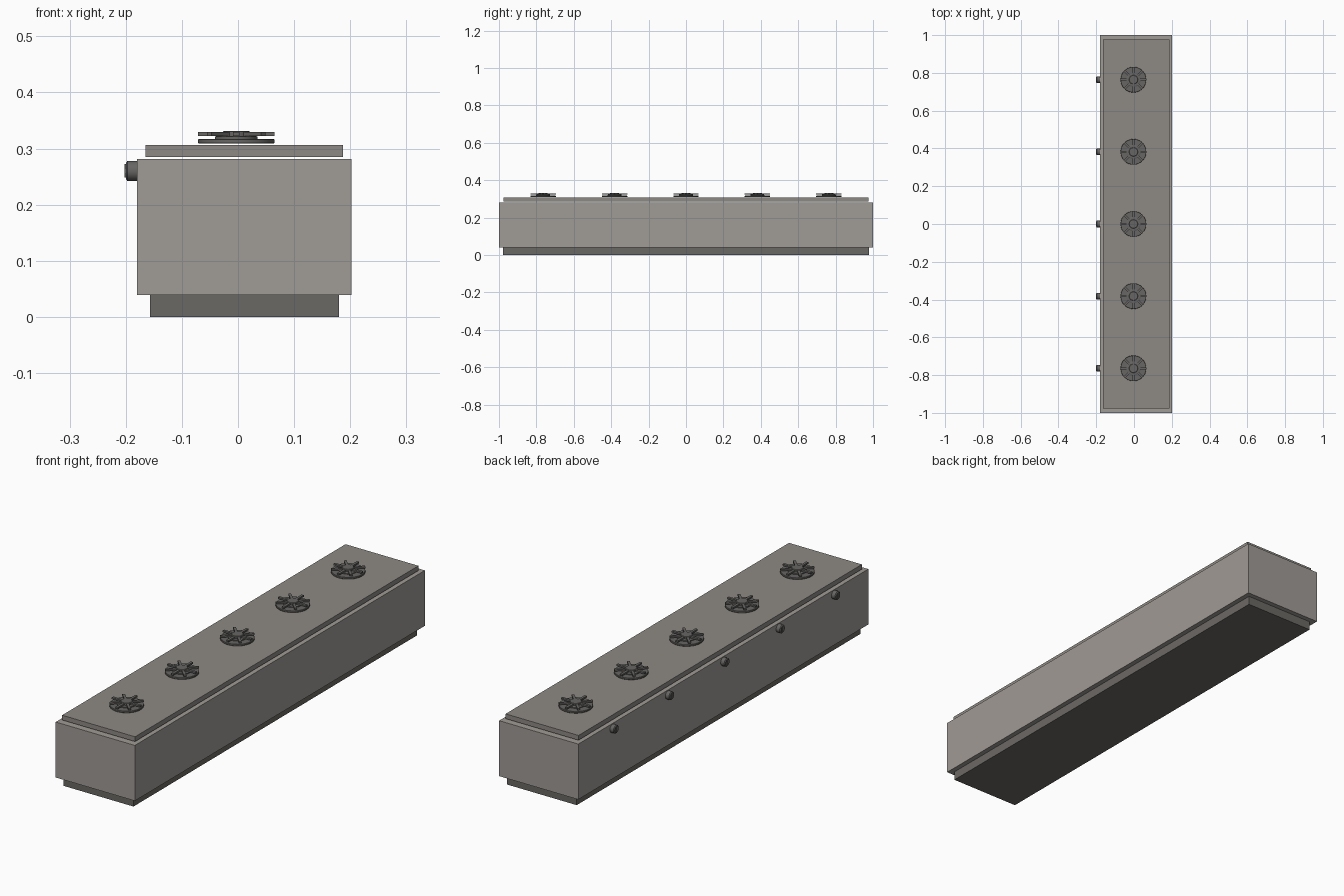
import bpy, bmesh
from math import pi
from mathutils import Matrix, Vector

if "Cube" in bpy.data.objects:
    bpy.data.objects.remove(bpy.data.objects["Cube"])


def material(name, rgb):
    m = bpy.data.materials.new(name)
    m.diffuse_color = (*rgb, 1)
    m.use_nodes = True
    m.node_tree.nodes["Principled BSDF"].inputs["Base Color"].default_value = m.diffuse_color
    return m


CABINET = material("warm_grey", (0.35, 0.325, 0.302))
WORKTOP = material("mid_grey", (0.27, 0.253, 0.234))
PLINTH = material("dark_grey", (0.148, 0.14, 0.127))
METAL = material("dark_metal", (0.135, 0.132, 0.127))


def finish(name, bm, mat, smooth=False):
    bmesh.ops.recalc_face_normals(bm, faces=bm.faces)
    mesh = bpy.data.meshes.new(name)
    bm.to_mesh(mesh)
    bm.free()
    mesh.materials.append(mat)
    ob = bpy.data.objects.new(name, mesh)
    bpy.context.collection.objects.link(ob)
    if smooth:
        bpy.ops.object.select_all(action='DESELECT')
        ob.select_set(True)
        bpy.context.view_layer.objects.active = ob
        bpy.ops.object.shade_smooth_by_angle(angle=0.6)
    return ob


def add_box(bm, lo, hi, turn=Matrix()):
    lo, hi = Vector(lo), Vector(hi)
    m = turn @ Matrix.Translation((lo + hi) / 2) @ Matrix.Diagonal((*(hi - lo), 1))
    bmesh.ops.create_cube(bm, size=1, matrix=m)


def box(name, lo, hi, mat):
    bm = bmesh.new()
    add_box(bm, lo, hi)
    return finish(name, bm, mat)


def lathe(bm, profile, sides):
    # Stack of (radius, height) rings around z, capped at both ends
    rings = [[bm.verts.new(Matrix.Rotation(2 * pi * i / sides, 3, 'Z') @ Vector((r, 0, z)))
              for i in range(sides)] for r, z in profile]
    for a, b in zip(rings, rings[1:]):
        for i in range(sides):
            j = (i + 1) % sides
            bm.faces.new((a[i], a[j], b[j], b[i]))
    bm.faces.new(rings[0][::-1])
    bm.faces.new(rings[-1])


def copies(ob, base, ys):
    # Repeat a part along the counter using shared mesh data
    for i, y in enumerate(ys):
        c = ob if i == 0 else ob.copy()
        if i:
            bpy.context.collection.objects.link(c)
        c.name = f"{base}_{i + 1}"
        c.location.y = y


# Counter: recessed plinth, cabinet, floating worktop
box("plinth", (-0.157, -0.978, 0), (0.180, 0.978, 0.039), PLINTH)
box("cabinet", (-0.180, -1, 0.039), (0.202, 1, 0.281), CABINET)
box("worktop", (-0.165, -0.977, 0.285), (0.187, 0.977, 0.306), WORKTOP)

rows = [-0.764 + 0.382 * i for i in range(5)]

# Burner drip pan
bm = bmesh.new()
lathe(bm, [(0.067, 0.309), (0.068, 0.310), (0.068, 0.316), (0.067, 0.317)], 32)
pan = finish("burner_pan", bm, METAL, True)

# Burner head and cap
bm = bmesh.new()
lathe(bm, [(0.038, 0.3165), (0.038, 0.321), (0.036, 0.322), (0.024, 0.322),
           (0.024, 0.330), (0.022, 0.3315)], 32)
head = finish("burner_head", bm, METAL, True)

# Grate of eight radial fingers
bm = bmesh.new()
for k in range(8):
    add_box(bm, (0.018, -0.0055, 0.3225), (0.068, 0.0055, 0.3295),
            Matrix.Rotation(k * pi / 4, 4, 'Z'))
grate = finish("burner_grate", bm, METAL)

# Control knob: tapered dial with a grip bar, facing -x
bm = bmesh.new()
lathe(bm, [(0.018, 0), (0.018, 0.017), (0.014, 0.020)], 24)
add_box(bm, (-0.012, -0.004, 0.016), (0.012, 0.004, 0.022))
bm.transform(Matrix.Rotation(-pi / 2, 4, 'Y'))
knob = finish("control_knob", bm, METAL, True)
knob.location = (-0.180, 0, 0.260)

for ob, base in ((pan, "burner_pan"), (head, "burner_head"), (grate, "burner_grate")):
    ob.location.x = -0.003
    copies(ob, base, rows)
copies(knob, "control_knob", rows)
